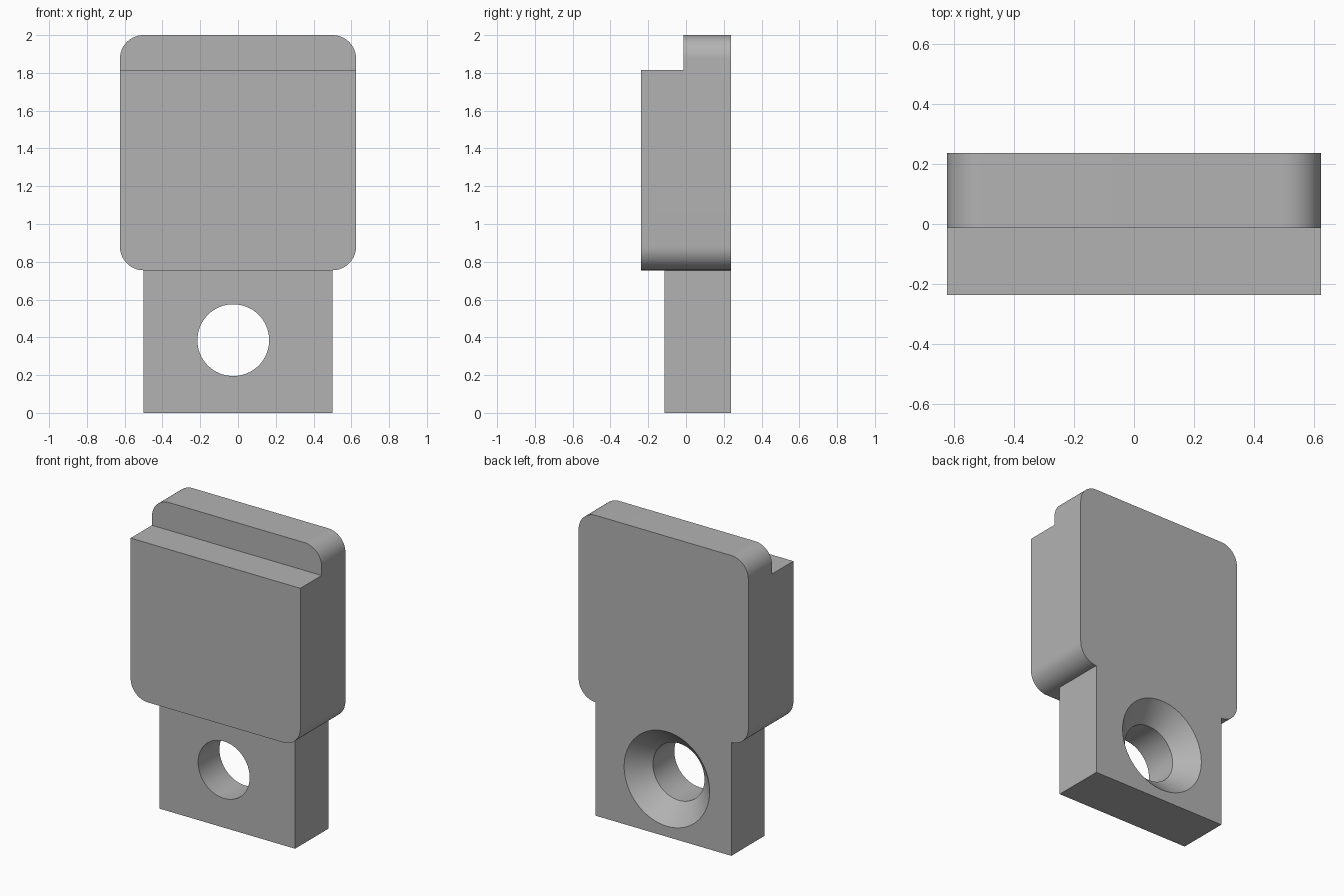
import bpy, bmesh
from math import sin, cos, pi

if "Cube" in bpy.data.objects:
    bpy.data.objects.remove(bpy.data.objects["Cube"], do_unlink=True)

grey = bpy.data.materials.new("plain grey")
grey.use_nodes = True
grey.diffuse_color = (0.45, 0.45, 0.45, 1)
grey.node_tree.nodes["Principled BSDF"].inputs["Base Color"].default_value = grey.diffuse_color

HALF_W, BASE, TOP, RADIUS = 0.625, 0.755, 2.0, 0.125
FRONT, BACK = -0.237, 0.237
TAB_FRONT, STEP_Y, STEP_Z = -0.113, -0.013, 1.815
HOLE_X, HOLE_Z, HOLE_R, SINK_R = -0.025, 0.385, 0.19, 0.315


def loft(name, rings):
    """Closed solid through rings of (x, y, z) points, ordered front to back."""
    bm = bmesh.new()
    loops = [[bm.verts.new(p) for p in ring] for ring in rings]
    n = len(loops[0])
    for a, b in zip(loops, loops[1:]):
        for i in range(n):
            j = (i + 1) % n
            bm.faces.new((a[i], a[j], b[j], b[i]))
    bm.faces.new(loops[0])
    bm.faces.new(loops[-1])
    bmesh.ops.recalc_face_normals(bm, faces=bm.faces)
    mesh = bpy.data.meshes.new(name)
    bm.to_mesh(mesh)
    bm.free()
    mesh.materials.append(grey)
    obj = bpy.data.objects.new(name, mesh)
    bpy.context.collection.objects.link(obj)
    return obj


def box(name, x, y0, y1, z0, z1):
    corners = [(-x, z0), (x, z0), (x, z1), (-x, z1)]
    return loft(name, [[(px, y, pz) for px, pz in corners] for y in (y0, y1)])


def rounded_outline(steps=16):
    cx, low, high = HALF_W - RADIUS, BASE + RADIUS, TOP - RADIUS
    centres = [(cx, high), (-cx, high), (-cx, low), (cx, low)]
    return [(x + RADIUS * cos(a), z + RADIUS * sin(a))
            for k, (x, z) in enumerate(centres)
            for a in [(k + i / steps) * pi / 2 for i in range(steps + 1)]]


def circle(radius, y, steps=64):
    return [(HOLE_X + radius * cos(2 * pi * i / steps), y,
             HOLE_Z + radius * sin(2 * pi * i / steps)) for i in range(steps)]


def combine(target, tool, operation):
    mod = target.modifiers.new(operation.lower(), "BOOLEAN")
    mod.operation, mod.object, mod.solver = operation, tool, "EXACT"
    bpy.context.view_layer.objects.active = target
    bpy.ops.object.modifier_apply(modifier=mod.name)
    bpy.data.objects.remove(tool, do_unlink=True)


# Rounded block with a step along its top front edge
block = loft("stepped_block", [[(x, y, z) for x, z in rounded_outline()]
                               for y in (FRONT, BACK)])
combine(block, box("step_cutter", 1, FRONT - 1, STEP_Y, STEP_Z, TOP + 1), "DIFFERENCE")

# Mounting tab with a countersunk hole opening to the back
tab = box("mounting_tab", HALF_W - RADIUS, TAB_FRONT, BACK, 0, BASE)
sink_depth, over = SINK_R - HOLE_R, 0.1
cutter = loft("hole_cutter", [circle(HOLE_R, TAB_FRONT - over),
                              circle(HOLE_R, BACK - sink_depth),
                              circle(SINK_R + over, BACK + over)])
combine(tab, cutter, "DIFFERENCE")

# Smooth the curved walls, keep the edges sharp
for obj in (block, tab):
    bpy.ops.object.select_all(action="DESELECT")
    obj.select_set(True)
    bpy.context.view_layer.objects.active = obj
    bpy.ops.object.shade_smooth_by_angle(angle=pi / 6)
